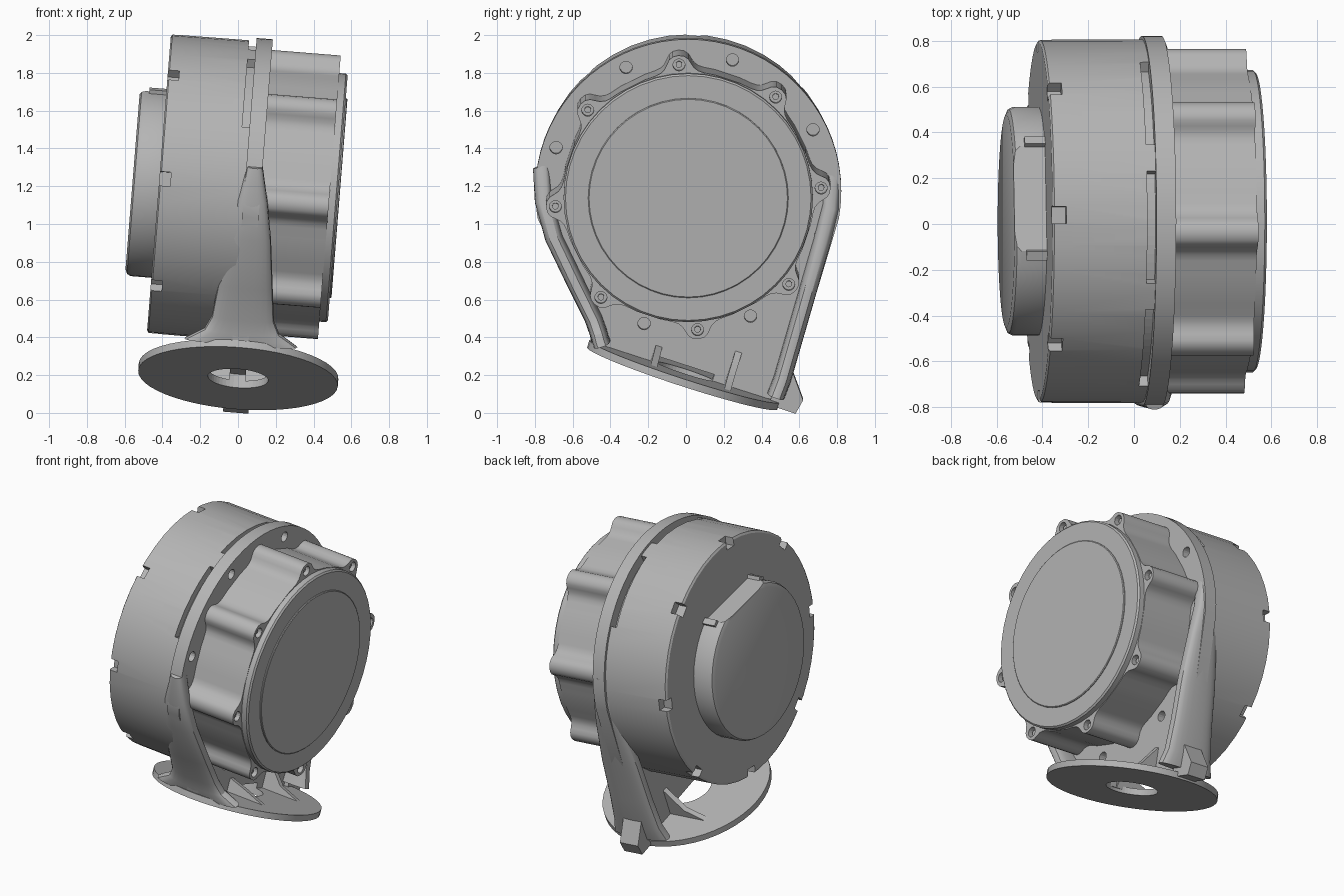
import bpy, bmesh
from math import sin, cos, radians, pi, copysign
from mathutils import Matrix

cube = bpy.data.objects.get("Cube")
if cube:
    bpy.data.objects.remove(cube)

grey = bpy.data.materials.new("light_grey")
grey.use_nodes = True
colour = (0.46, 0.46, 0.46, 1)
grey.diffuse_color = colour
grey.node_tree.nodes["Principled BSDF"].inputs["Base Color"].default_value = colour

CY, AXIS_Z = 0.012, 1.18         # motor axis position
CLOCK = 4                        # clocking of the eight-fold features, degrees
MID = 0.08                       # plane of the bracket along the axis
FRAME = Matrix.Translation((0, 0, AXIS_Z)) @ Matrix.Rotation(radians(4.6), 4, 'Y')
EIGHT = [CLOCK + 45 * i for i in range(8)]
parts = []


def finish(name, bm):
    bmesh.ops.recalc_face_normals(bm, faces=bm.faces)
    mesh = bpy.data.meshes.new(name)
    bm.to_mesh(mesh)
    bm.free()
    mesh.materials.append(grey)
    ob = bpy.data.objects.new(name, mesh)
    bpy.context.collection.objects.link(ob)
    ob.matrix_world = FRAME
    parts.append(ob)
    return ob


def polar(u, r, deg):
    """Point round the motor axis, angle from the top towards the front."""
    return (u, CY - r * sin(radians(deg)), r * cos(radians(deg)))


def loft(bm, rings):
    rows = [[bm.verts.new(p) for p in ring] for ring in rings]
    n = len(rows[0])
    for a, b in zip(rows, rows[1:]):
        for i in range(n):
            bm.faces.new((a[i], a[(i + 1) % n], b[(i + 1) % n], b[i]))
    bm.faces.new(rows[0])
    bm.faces.new(rows[-1])


def turned(name, profile, sides=48):
    bm = bmesh.new()
    loft(bm, [[polar(u, r, 360 * i / sides) for i in range(sides)] for u, r in profile])
    return finish(name, bm)


def prism(bm, outline, u0, u1):
    """Extrude a (y, z) outline along the motor axis."""
    loft(bm, [[(u, y, z - AXIS_Z) for y, z in outline] for u in (u0, u1)])


def box(bm, size, matrix):
    bmesh.ops.create_cube(bm, size=1, matrix=matrix @ Matrix.Diagonal((*size, 1)))


def at_angle(u, r, deg):
    return Matrix.Translation((0, CY, 0)) @ Matrix.Rotation(radians(deg), 4, 'X') \
        @ Matrix.Translation((u, 0, r))


def cut(target, cutter):
    cutter.hide_render = True
    cutter.hide_viewport = True
    cutter.display_type = 'WIRE'
    mod = target.modifiers.new("cut", 'BOOLEAN')
    mod.operation = 'DIFFERENCE'
    mod.solver = 'EXACT'
    mod.object = cutter


def drill(bm, r, bolt_r, u0, u1, angles):
    for a in angles:
        y, z = polar(0, bolt_r, a)[1:]
        loft(bm, [[(u, y + r * cos(pi * i / 8), z + r * sin(pi * i / 8))
                   for i in range(16)] for u in (u0, u1)])


# Rear housing with rim notches and cooling slots
body = turned("rear_housing", [(-0.42, 0.78), (-0.412, 0.793), (0.05, 0.795)])
bm = bmesh.new()
for a in EIGHT:
    box(bm, (0.12, 0.075, 0.1), at_angle(-0.42, 0.79, a - 6))
for middle in (-43, 2, 47):
    span = [middle - 18 + 3 * i for i in range(13)]
    loft(bm, [[polar(u, r, a) for u, r in ((-0.005, 0.745), (0.034, 0.745),
                                           (0.034, 0.9), (-0.005, 0.9))] for a in span])
cut(body, finish("housing_cutter", bm))

# Rear hub with a flat side and two prongs
hub = turned("rear_hub", [(-0.41, 0.5), (-0.53, 0.5), (-0.55, 0.49), (-0.56, 0.465)])
bm = bmesh.new()
box(bm, (0.4, 0.47, 0.2), at_angle(-0.53, 0.54, -13))
cut(hub, finish("hub_cutter", bm))
bm = bmesh.new()
for a in (17, -43):
    box(bm, (0.09, 0.04, 0.09), at_angle(-0.465, 0.475, a))
finish("hub_prongs", bm)

# Front drum with eight screw bosses
half = [(4, 0.735), (5.2, 0.712), (6.5, 0.69), (8.5, 0.674), (11, 0.667), (16.5, 0.665)]
boss = [(-a, r) for a, r in reversed(half)] + [(-2.3, 0.75), (0, 0.755), (2.3, 0.75)] + half
outline = [(c + a, r) for c in EIGHT for a, r in boss]
bm = bmesh.new()
loft(bm, [[polar(u, r, a) for a, r in outline] for u in (0.09, 0.485)])
drum = finish("front_drum", bm)
bm = bmesh.new()
drill(bm, 0.032, 0.705, 0.44, 0.6, EIGHT)
cut(drum, finish("drum_cutter", bm))
bm = bmesh.new()
drill(bm, 0.017, 0.705, 0.43, 0.465, EIGHT)
finish("screws", bm)

# End cap and raised cover disc
turned("end_cap", [(0.47, 0.66), (0.52, 0.66), (0.53, 0.65)])
turned("cover_disc", [(0.52, 0.53), (0.535, 0.53), (0.539, 0.525)])

# Teardrop mounting plate with holes
plate_outline = [(y, z + AXIS_Z) for _, y, z in
                 (polar(0, 0.81, a) for a in range(-100, 101, 5))]
plate_outline += [(-0.52, 0.47), (-0.5, 0.38), (0.47, 0.07), (0.54, 0.14)]
bm = bmesh.new()
prism(bm, plate_outline, 0.034, 0.12)
plate = finish("mounting_plate", bm)

DISC = Matrix.Translation((MID, -0.02, 0.186 - AXIS_Z)) @ Matrix.Rotation(radians(-18), 4, 'X')


def base_cylinder(bm, r, z0, z1):
    loft(bm, [[DISC @ Matrix.Translation((r * cos(pi * i / 24), r * sin(pi * i / 24), z))
               .to_translation() for i in range(48)] for z in (z0, z1)])


bm = bmesh.new()
drill(bm, 0.033, 0.738, 0.07, 0.2, [a + 22.5 for a in EIGHT])
base_cylinder(bm, 0.16, -0.2, 0.075)
plate_cutter = finish("plate_cutter", bm)
cut(plate, plate_cutter)

# Round base with a centre hole
bm = bmesh.new()
base_cylinder(bm, 0.53, 0, 0.04)
base = finish("base_disc", bm)
cut(base, plate_cutter)


# Legs that widen down the plate edges and flare onto the base
def leg(name, path):
    rings = []
    for y, z, width in path:
        side = copysign(1, y)
        ring = []
        for i in range(24):
            c, s = cos(pi * i / 12), sin(pi * i / 12)
            depth = 0.045 * (1 - copysign(abs(s) ** 0.6, s))
            ring.append((MID + width * copysign(abs(c) ** 0.8, c),
                         y - side * depth, z - AXIS_Z + depth * 0.35))
        rings.append(ring)
    bm = bmesh.new()
    loft(bm, rings)
    finish(name, bm)


leg("front_leg", [(-0.81, 1.3, 0.04), (-0.8, 1.12, 0.08), (-0.745, 0.92, 0.115),
                  (-0.62, 0.66, 0.145), (-0.535, 0.49, 0.165), (-0.51, 0.42, 0.2),
                  (-0.5, 0.385, 0.26), (-0.49, 0.36, 0.3)])
leg("back_leg", [(0.82, 1.25, 0.04), (0.81, 1.08, 0.07), (0.765, 0.9, 0.1),
                 (0.685, 0.62, 0.135), (0.61, 0.36, 0.15), (0.555, 0.17, 0.17),
                 (0.52, 0.08, 0.2)])

# Gussets on both faces of the plate
bm = bmesh.new()
for y, height in ((-0.17, 0.13), (0.24, 0.24)):
    for side in (1, -1):
        reach = 0.36
        tri = [(0, 0.02), (side * reach, 0.02), (side * reach * 0.45, 0.09), (side * 0.03, height)]
        loft(bm, [[(DISC @ Matrix.Translation((u, y + t, w))).to_translation()
                   for u, w in tri] for t in (-0.018, 0.018)])
finish("gussets", bm)

# Tab at the back of the base
bm = bmesh.new()
prism(bm, [(0.44, 0.05), (0.58, 0.004), (0.62, 0.075), (0.555, 0.25), (0.48, 0.2)], 0.015, 0.15)
finish("back_tab", bm)

# Smooth the rounded surfaces, keep edges crisp
for ob in bpy.context.selected_objects:
    ob.select_set(False)
for ob in parts:
    if not ob.hide_render:
        ob.select_set(True)
        bpy.context.view_layer.objects.active = ob
bpy.ops.object.shade_smooth_by_angle(angle=radians(30))
